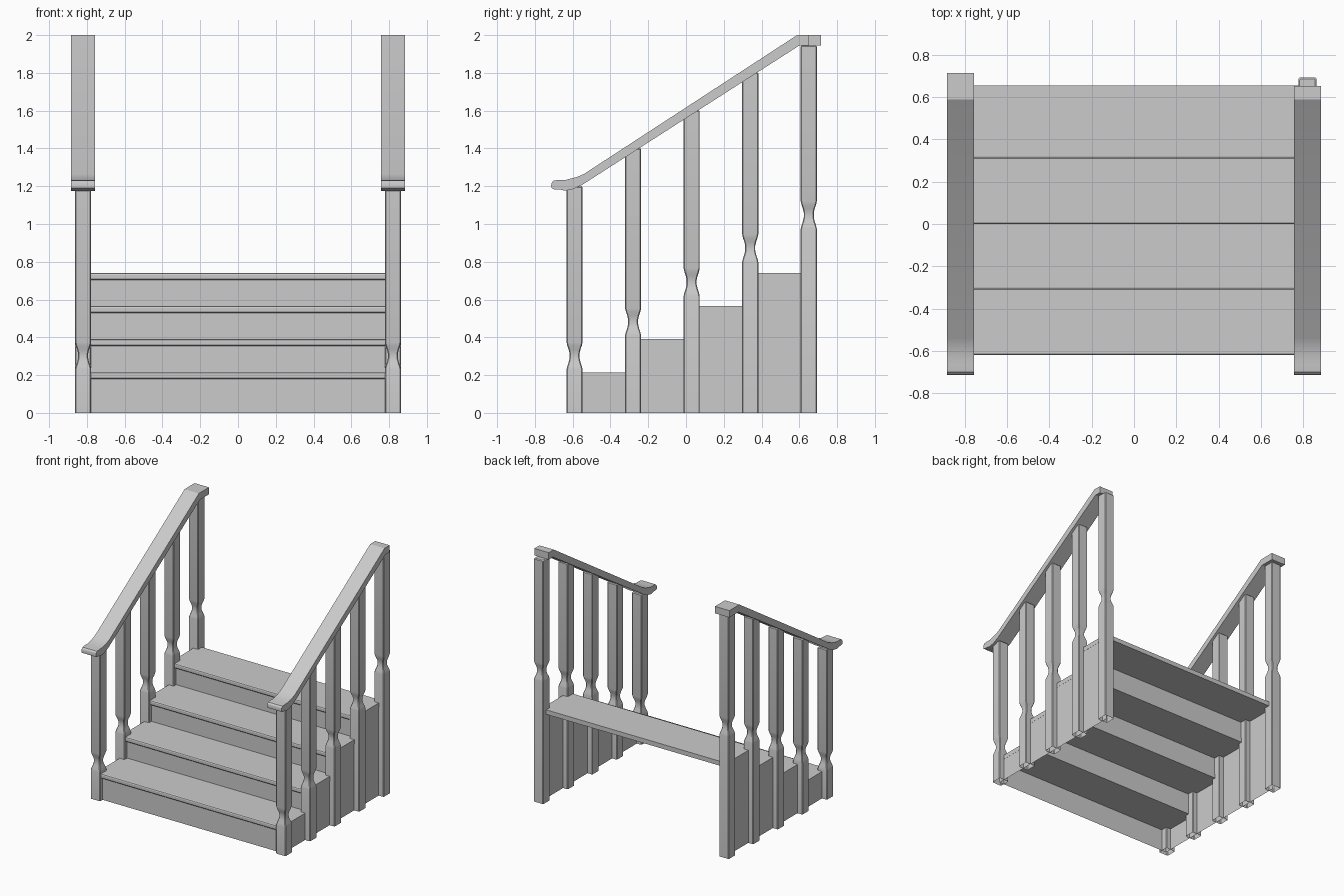
import bpy, bmesh, math

if "Cube" in bpy.data.objects:
    bpy.data.objects.remove(bpy.data.objects["Cube"])

FRONTS = [-0.62, -0.31, 0.0, 0.31]      # tread front edges
TOPS = [0.215, 0.39, 0.565, 0.74]       # tread top heights
BACK, THICK, SIDE = 0.655, 0.036, 0.82


def make_object(name, verts, faces, smooth=False):
    mesh = bpy.data.meshes.new(name)
    mesh.from_pydata(verts, [], faces)
    bm = bmesh.new()
    bm.from_mesh(mesh)
    bmesh.ops.recalc_face_normals(bm, faces=bm.faces)
    bm.to_mesh(mesh)
    bm.free()
    ob = bpy.data.objects.new(name, mesh)
    bpy.context.collection.objects.link(ob)
    if smooth:
        bpy.ops.object.select_all(action='DESELECT')
        ob.select_set(True)
        bpy.context.view_layer.objects.active = ob
        bpy.ops.object.shade_smooth_by_angle(angle=math.radians(30))
    return ob


def extrude_x(name, profile, x0, x1, smooth=False):
    """Closed solid from a (y, z) profile."""
    n = len(profile)
    verts = [(x, y, z) for x in (x0, x1) for y, z in profile]
    faces = [(i, (i + 1) % n, n + (i + 1) % n, n + i) for i in range(n)]
    faces += [tuple(range(n)), tuple(range(n, 2 * n))]
    return make_object(name, verts, faces, smooth)


def post(name, x, y, waist, top):
    """Hollow square post with chamfered corners and a narrow waist."""
    full = 0.0425
    rings = [(0, full), (waist - 0.075, full), (waist - 0.06, 0.039),
             (waist - 0.035, 0.031), (waist - 0.015, 0.0265), (waist + 0.01, 0.0265),
             (waist + 0.03, 0.031), (waist + 0.05, 0.038), (waist + 0.07, full),
             (top - 0.006, full), (top, full - 0.006)]
    verts = []
    for z, h in rings:
        c = h - 0.005
        for a, b in [(h, -c), (h, c), (c, h), (-c, h), (-h, c), (-h, -c), (-c, -h), (c, -h)]:
            verts.append((x + a, y + b, z))
    faces = [(8 * r + i, 8 * r + (i + 1) % 8, 8 * r + 8 + (i + 1) % 8, 8 * r + 8 + i)
             for r in range(len(rings) - 1) for i in range(8)]
    faces.append(tuple(range(len(verts) - 8, len(verts))))
    make_object(name, verts, faces, True)


# Treads with softened nosing, and open-backed risers
for i, (f, t) in enumerate(zip(FRONTS, TOPS)):
    back = FRONTS[i + 1] + 0.025 if i < 3 else BACK
    b = t - THICK
    extrude_x(f"tread_{i + 1}", [(f + 0.004, b), (f, b + 0.005), (f, t - 0.010),
                                 (f + 0.003, t - 0.003), (f + 0.010, t),
                                 (back, t), (back, b)], -SIDE, SIDE)
    z0 = TOPS[i - 1] - THICK if i else 0
    r = f + 0.02
    make_object(f"riser_{i + 1}", [(-SIDE, r, z0), (SIDE, r, z0), (SIDE, r, b), (-SIDE, r, b)],
                [(0, 1, 2, 3)])

for side, s in (("left", -1), ("right", 1)):
    # Thin side panels under each tread
    for i, (f, t) in enumerate(zip(FRONTS, TOPS)):
        y0, y1 = f + 0.02, (FRONTS[i + 1] + 0.02 if i < 3 else BACK)
        x, z = s * (SIDE - 0.001), t - THICK
        make_object(f"{side}_side_panel_{i + 1}",
                    [(x, y0, 0), (x, y1, 0), (x, y1, z), (x, y0, z)], [(0, 1, 2, 3)])

    # Balusters, one at each step edge
    for i, (waist, top) in enumerate(zip((0.305, 0.485, 0.695, 0.875, 1.05),
                                         (1.2, 1.40, 1.602, 1.803, 1.945))):
        post(f"{side}_post_{i + 1}", s * 0.82, -0.59 + 0.31 * i, waist, top)

    # Handrail with curled front end; the right one stops shorter at the back
    end = 0.715 if s < 0 else 0.652
    rail = [(-0.714, 1.205), (-0.712, 1.19), (-0.70, 1.184), (-0.67, 1.183), (-0.64, 1.176),
            (-0.60, 1.184), (-0.55, 1.207), (0.60, 1.945), (end, 1.945), (end, 2.0),
            (0.588, 2.0), (-0.54, 1.265), (-0.58, 1.248), (-0.635, 1.234),
            (-0.67, 1.234), (-0.70, 1.23), (-0.71, 1.22)]
    extrude_x(f"{side}_handrail", rail, s * 0.757, s * 0.884, True)
